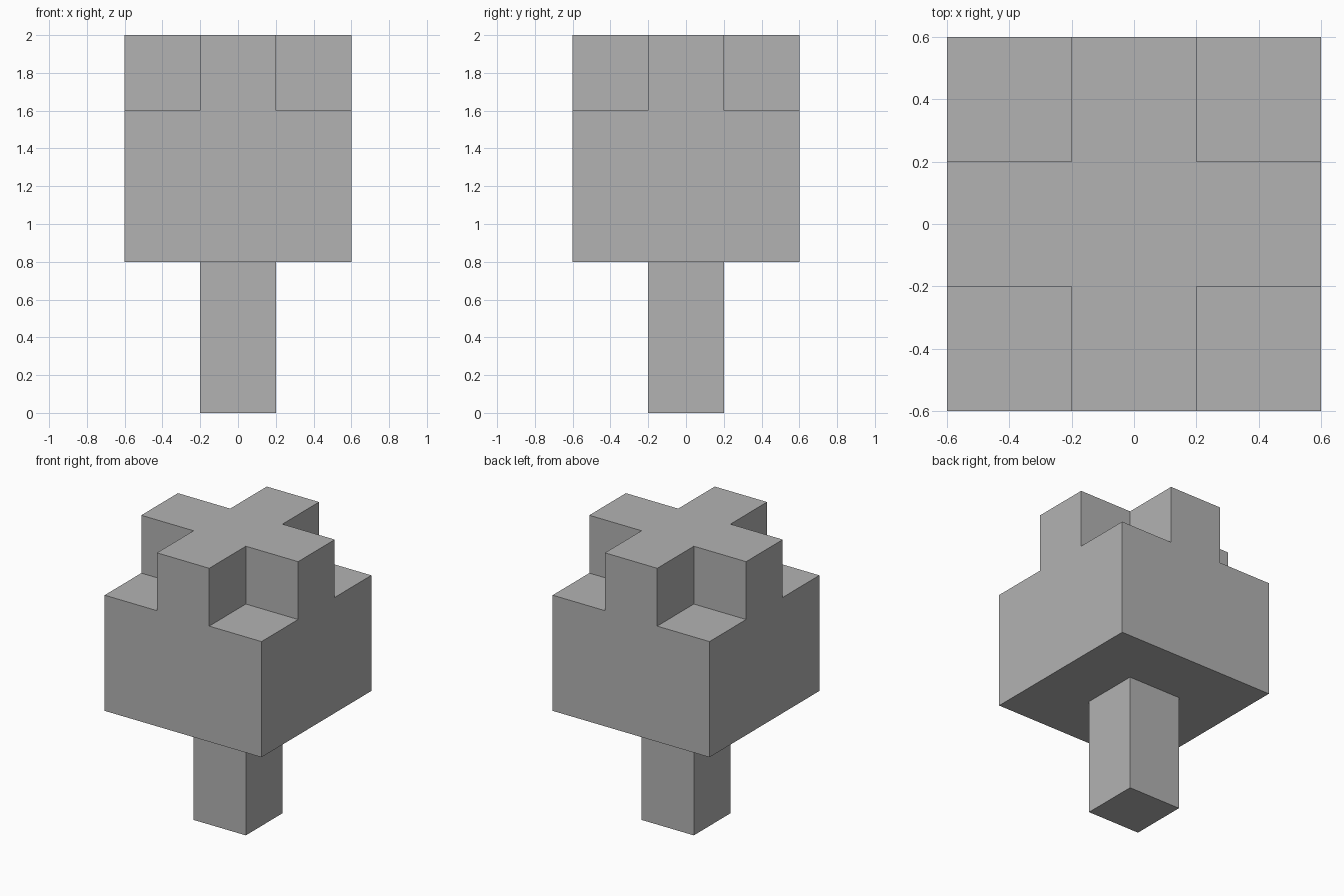
import bpy
import bmesh
import math
from mathutils import Matrix, Vector

default_cube = bpy.data.objects.get("Cube")
if default_cube:
    bpy.data.objects.remove(default_cube, do_unlink=True)

CELL = 0.4  # every dimension is a multiple of this block size


def make_material(name, color):
    mat = bpy.data.materials.new(name)
    mat.use_nodes = True
    mat.diffuse_color = color
    mat.node_tree.nodes["Principled BSDF"].inputs["Base Color"].default_value = color
    return mat


def make_object(name, bm, mat):
    bmesh.ops.recalc_face_normals(bm, faces=bm.faces)
    mesh = bpy.data.meshes.new(name)
    bm.to_mesh(mesh)
    bm.free()
    mesh.materials.append(mat)
    obj = bpy.data.objects.new(name, mesh)
    bpy.context.collection.objects.link(obj)
    return obj


def raise_faces(bm, faces, height):
    result = bmesh.ops.extrude_face_region(bm, geom=faces)
    verts = [g for g in result["geom"] if isinstance(g, bmesh.types.BMVert)]
    bmesh.ops.translate(bm, verts=verts, vec=Vector((0, 0, height)))
    return [g for g in result["geom"] if isinstance(g, bmesh.types.BMFace)]


grey = make_material("plain grey", (0.45, 0.45, 0.45, 1))

# Trunk: a square post
bm = bmesh.new()
bmesh.ops.create_cube(bm, size=1, matrix=Matrix.Translation((0, 0, CELL))
                      @ Matrix.Diagonal((CELL, CELL, 2 * CELL, 1)))
make_object("trunk", bm, grey)

# Crown: a three by three block with a raised cross on top
bm = bmesh.new()
bmesh.ops.create_grid(bm, x_segments=3, y_segments=3, size=1.5 * CELL,
                      matrix=Matrix.Translation((0, 0, 2 * CELL)))
top = raise_faces(bm, bm.faces[:], 2 * CELL)
cross = [f for f in top
         if min(abs(c) for c in f.calc_center_median().xy) < CELL / 2]
raise_faces(bm, cross, CELL)
bmesh.ops.recalc_face_normals(bm, faces=bm.faces)
bmesh.ops.dissolve_limit(bm, angle_limit=math.radians(1),
                         verts=bm.verts, edges=bm.edges)
make_object("crown", bm, grey)
